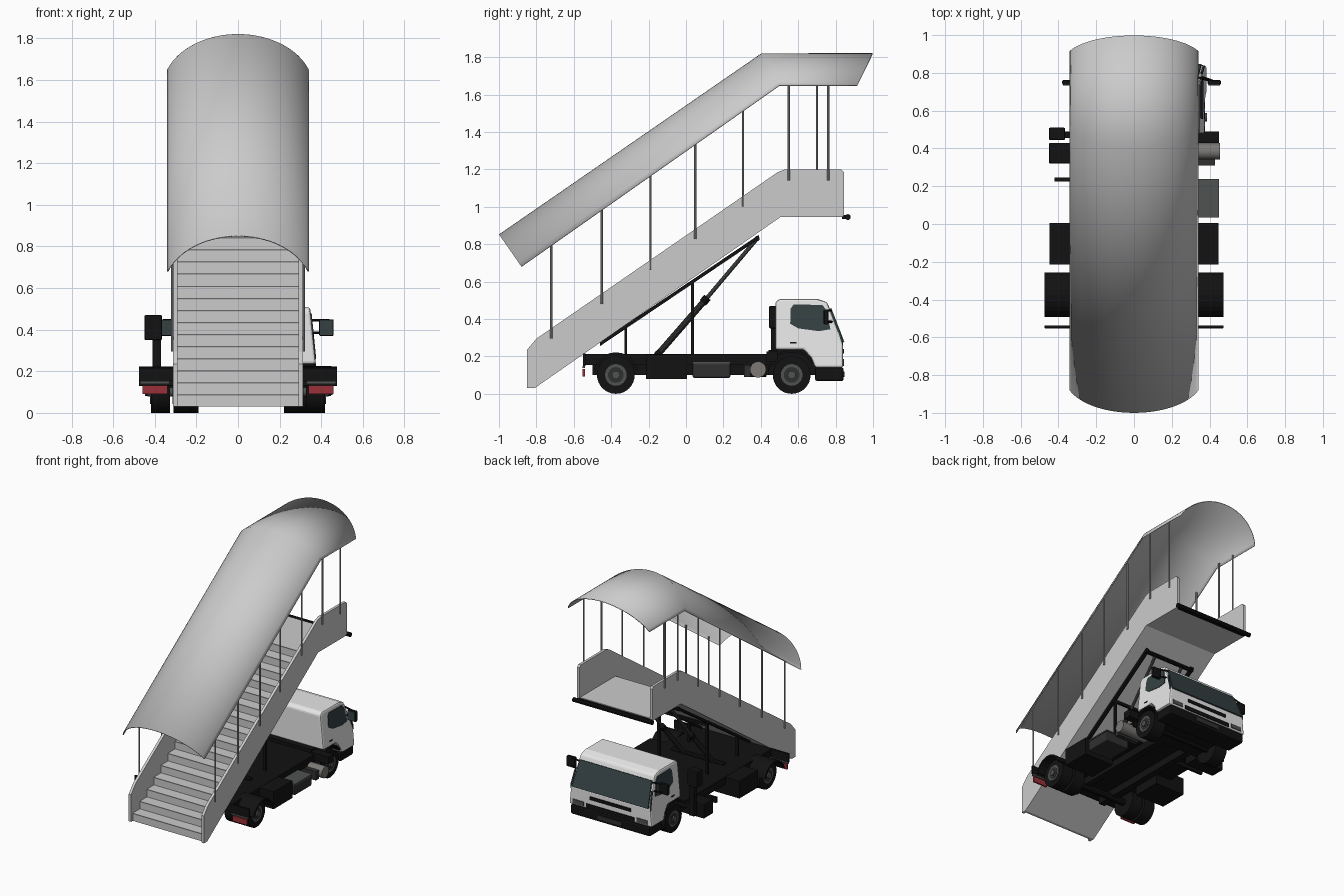
import bpy, bmesh, math
from mathutils import Vector

cube = bpy.data.objects.get("Cube")
if cube:
    bpy.data.objects.remove(cube)


def material(name, r, g, b):
    m = bpy.data.materials.new(name)
    m.use_nodes = True
    m.diffuse_color = (r, g, b, 1)
    m.node_tree.nodes["Principled BSDF"].inputs["Base Color"].default_value = (r, g, b, 1)
    return m


PANEL = material("panel grey", .6, .6, .6)
WHITE = material("cab white", .82, .82, .82)
BLACK = material("chassis black", .006, .006, .006)
GLASS = material("dark glass", .035, .052, .055)
STEEL = material("post steel", .36, .36, .36)
RIM = material("rim grey", .08, .085, .085)
TANK = material("tank grey", .2, .19, .18)
RED = material("lamp red", .32, .03, .04)
RAM = material("ram dark grey", .03, .03, .03)


def finish(name, bm, mat, bevel=0, smooth=False):
    bmesh.ops.recalc_face_normals(bm, faces=bm.faces)
    me = bpy.data.meshes.new(name)
    bm.to_mesh(me)
    bm.free()
    me.materials.append(mat)
    ob = bpy.data.objects.new(name, me)
    bpy.context.collection.objects.link(ob)
    if smooth:
        for p in me.polygons:
            p.use_smooth = True
        me.set_sharp_from_angle(angle=math.radians(35))
    if bevel:
        mod = ob.modifiers.new("Bevel", "BEVEL")
        mod.width, mod.segments, mod.limit_method = bevel, 2, 'ANGLE'
    return ob


def prism(name, pts, lo, hi, mat, bevel=0, smooth=False):
    """Extrude a (y, z) outline along x; lo and hi may depend on height."""
    bm = bmesh.new()
    at = lambda v, z: v(z) if callable(v) else v
    a = [bm.verts.new((at(lo, z), y, z)) for y, z in pts]
    b = [bm.verts.new((at(hi, z), y, z)) for y, z in pts]
    bm.faces.new(a)
    bm.faces.new(b)
    for i in range(len(pts)):
        j = (i + 1) % len(pts)
        bm.faces.new((a[i], a[j], b[j], b[i]))
    return finish(name, bm, mat, bevel, smooth)


def box(name, x0, x1, y0, y1, z0, z1, mat, bevel=0):
    return prism(name, [(y0, z0), (y1, z0), (y1, z1), (y0, z1)], x0, x1, mat, bevel)


def rod(name, a, b, r, mat, sides=10):
    a, b = Vector(a), Vector(b)
    bm = bmesh.new()
    bmesh.ops.create_cone(bm, cap_ends=True, segments=sides, radius1=r, radius2=r, depth=(b - a).length)
    ob = finish(name, bm, mat, smooth=True)
    ob.rotation_mode = 'QUATERNION'
    ob.rotation_quaternion = (b - a).to_track_quat('Z', 'Y')
    ob.location = (a + b) / 2
    return ob


def arch(name, yc, zc, r, x0, x1, start, end):
    angles = [math.radians(start + (end - start) * i / 10) for i in range(11)]
    pts = [(yc + q * math.cos(t), zc + q * math.sin(t))
           for q, seq in ((r, angles), (r - .012, angles[::-1])) for t in seq]
    prism(name, pts, x0, x1, BLACK)


# Curved canopy: an arched section swept through start, bend and end
bm = bmesh.new()
cut = math.radians(70)
rows = []
for i in range(33):
    t = cut * (i / 16 - 1)
    x = .338 * math.sin(t) / math.sin(cut)
    h = (math.cos(t) - math.cos(cut)) / (1 - math.cos(cut))
    z = .17 * h
    rows.append([bm.verts.new(p) for p in (
        (x, -.88 - .118 * h, .68 + z), (x, .5 - .095 * h, 1.648 + z), (x, .915 + .083 * h, 1.648 + z))])
for r, s in zip(rows, rows[1:]):
    for k in (0, 1):
        bm.faces.new((r[k], s[k], s[k + 1], r[k + 1]))
canopy = finish("canopy", bm, PANEL, smooth=True)
solid = canopy.modifiers.new("Solidify", "SOLIDIFY")
solid.thickness, solid.offset = .006, 0

# Stair flight with a flat underside and upper platform
STEPS, RISE, RUN = 16, .0581, .0835
flight = [(-.81, .03), (-.83, .03)]
for i in range(STEPS):
    y, z = -.83 + i * RUN, .03 + (i + 1) * RISE
    flight += [(y, z), (y + RUN, z)]
flight += [(.84, .96), (.84, .945), (.505, .945)]
prism("stair_flight", flight, -.295, .295, PANEL)
for i in range(STEPS):
    y, z = -.83 + i * RUN, .03 + (i + 1) * RISE
    box("step_nosing", -.29, .29, y - .003, y, z - .007, z, STEEL)
rod("platform_bumper", (-.33, .865, .945), (.33, .865, .945), .016, BLACK)
box("bumper_mount", -.3, .3, .835, .865, .935, .955, BLACK)

# Side walls and canopy posts
wall = [(-.85, .03), (-.81, .03), (.505, .945), (.835, .945), (.845, .955),
        (.845, 1.185), (.83, 1.2), (.53, 1.2), (.49, 1.185), (-.8, .295), (-.85, .235)]
for s in (-1, 1):
    prism("side_wall", wall, s * .292, s * .312, PANEL)
    for y in (-.72, -.45, -.19, .05, .305, .55, .76 if s > 0 else .70):
        base = min(.29 + (y + .8) * .69, 1.19)
        top = min(.70 + (y + .88) * .703, 1.66)
        rod("canopy_post", (s * .316, y, base - .05), (s * .316, y, top), .006, STEEL, 8)

# Support frame and lifting rams
for s in (-1, 1):
    prism("stair_beam", [(-.46, .255), (.39, .828), (.39, .85), (-.46, .277)], s * .19, s * .215, BLACK)
    box("short_strut", s * .19, s * .21, -.328, -.315, .2, .355, BLACK)
    box("tall_strut", s * .19, s * .21, .027, .043, .2, .605, BLACK)
    low, mid, high = (s * .12, -.16, .2), (s * .12, .11, .51), (s * .12, .38, .83)
    rod("ram_body", low, mid, .017, RAM)
    rod("ram_piston", mid, high, .011, RIM)
    rod("ram_collar", (s * .12, .09, .487), (s * .12, .115, .516), .022, BLACK)
rod("ram_top_bar", (-.215, .38, .83), (.215, .38, .83), .014, BLACK)
rod("ram_base_bar", (-.215, -.15, .215), (.215, -.15, .215), .018, BLACK)
box("strut_cross_bar", -.2, .2, .027, .043, .57, .59, BLACK)

# Chassis
box("chassis_deck", -.33, .33, -.55, .48, .155, .212, BLACK)
box("cab_floor", -.22, .3, .44, .8, .1, .235, BLACK)
for s in (-1, 1):
    box("chassis_rail", s * .1, s * .15, -.5, .7, .1, .16, BLACK)
    box("side_locker", s * .2, s * .447, -.215, .005, .08, .21, BLACK)
    box("tail_panel", s * .32, s * .475, -.55, -.538, .15, .215, BLACK)
    box("tail_strip", s * .33, s * .47, -.553, -.54, .138, .15, RIM)
    box("tail_light", s * .34, s * .46, -.553, -.54, .092, .132, RED)
    arch("rear_mudguard", -.375, .1, .122, s * .3, s * .475, 15, 165)
rod("rear_axle", (-.3, -.375, .1), (.3, -.375, .1), .025, BLACK)
rod("front_axle", (-.25, .565, .1), (.33, .565, .1), .022, BLACK)
box("fuel_tank", .25, .447, .035, .238, .085, .165, RAM, .01)
box("fuel_tank_cover", .25, .449, .035, .238, .163, .172, RIM)
rod("air_tank", (.22, .385, .13), (.455, .385, .13), .043, TANK, 20)
box("air_tank_bracket", .25, .43, .31, .345, .09, .155, RAM)
box("battery_box", -.45, -.2, .32, .43, .09, .2, BLACK, .006)
box("side_bracket", -.42, -.2, .225, .245, .13, .17, BLACK)
box("cab_step", .3, .45, .43, .49, .17, .225, BLACK)
box("intake_stem", -.41, -.37, .455, .49, .12, .36, BLACK)
box("intake_head", -.45, -.365, .445, .51, .35, .47, BLACK, .006)
box("intake_arm", -.4, -.2, .455, .49, .17, .2, BLACK)


# Wheels
def wheel(name, x, width, y, side):
    rod(name + "_tyre", (x - width / 2, y, .101), (x + width / 2, y, .101), .101, BLACK, 32)
    face = x + side * width / 2
    rod(name + "_rim", (face, y, .101), (face + side * .004, y, .101), .058, RIM, 24)
    rod(name + "_dish", (face, y, .101), (face + side * .006, y, .101), .042, RAM, 24)
    rod(name + "_hub", (face, y, .101), (face + side * .016, y, .101), .022, RIM, 12)


CX = .04
for s in (-1, 1):
    wheel("rear_outer", s * .373, .09, -.375, s)
    wheel("rear_inner", s * .265, .09, -.375, s)
    wheel("front", CX + s * .28, .1, .565, s)
    arch("front_mudguard", .565, .1, .135, CX + s * .2, CX + s * .335, 30, 165)


# Cab, narrowing toward the roof
def edge(side, extra=0.0):
    return lambda z: CX + side * (.345 - .1 * (z - .13) + extra)


cab = [(.478, .235), (.478, .49), (.5, .508), (.7, .508), (.755, .49), (.84, .27),
       (.84, .14), (.69, .14), (.67, .19), (.63, .235)]
prism("cab", cab, edge(-1), edge(1), WHITE, .012)
window = [(.56, .455), (.575, .478), (.73, .475), (.752, .445), (.772, .345), (.71, .335), (.6, .35), (.557, .375)]
screen = [(.768, .447), (.838, .266), (.847, .269), (.777, .45)]
screen = [(y - .0, z + .008) for y, z in screen]
prism("windscreen", screen, edge(-1, -.014), edge(1, -.014), GLASS)
box("grille", CX - .17, CX + .17, .838, .845, .215, .24, BLACK)
box("lower_grille", CX - .2, CX + .2, .838, .845, .15, .18, BLACK)
box("front_bumper", CX - .33, CX + .33, .69, .843, .068, .142, BLACK, .012)
box("number_plate_base", CX - .1, CX + .1, .842, .848, .09, .12, RAM)
for s in (-1, 1):
    prism("side_window", window, edge(s, -.004), edge(s, .004), GLASS)
    prism("windscreen_corner", [(.802, .395), (.838, .288), (.836, .26), (.795, .385)],
          edge(s, -.006), edge(s, .004), GLASS)
    box("door_handle", CX + s * .32, CX + s * .333, .555, .59, .268, .278, BLACK)
    box("headlight", CX + s * .22, CX + s * .31, .838, .846, .155, .185, RIM)
    box("mirror_housing", CX + s * .35, CX + s * .42, .738, .762, .37, .45, BLACK, .006)
    box("mirror_glass", CX + s * .355, CX + s * .415, .733, .74, .375, .445, GLASS)
    rod("mirror_arm", (CX + s * .3, .775, .445), (CX + s * .4, .75, .445), .006, BLACK, 8)
    rod("mirror_lower_arm", (CX + s * .3, .785, .385), (CX + s * .4, .75, .385), .006, BLACK, 8)
